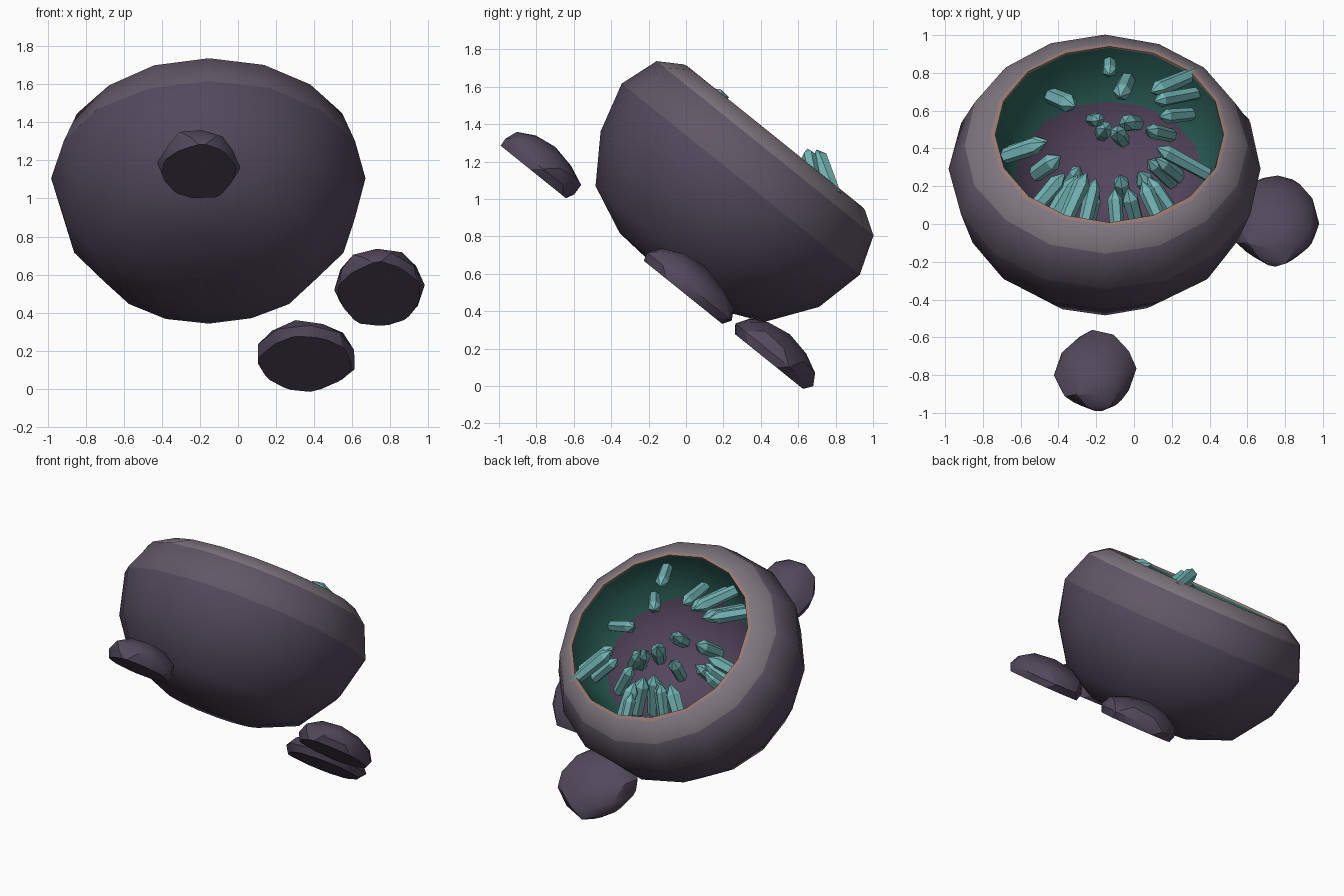
import bpy, bmesh, random
from math import sin, cos, radians, pi
from mathutils import Matrix, Vector

if "Cube" in bpy.data.objects:
    bpy.data.objects.remove(bpy.data.objects["Cube"])

random.seed(4)
# Everything is modelled around the opening centre, then tipped backwards
FRAME = Matrix.Translation((-0.13, 0.48, 1.34)) @ Matrix.Rotation(radians(-38.8), 4, 'X')
FLOOR = -0.965
IN_R, IN_D = 0.605, 0.59         # cavity radius and depth


def material(name, rgb):
    m = bpy.data.materials.new(name)
    m.diffuse_color = (*rgb, 1)
    m.use_nodes = True
    m.node_tree.nodes["Principled BSDF"].inputs["Base Color"].default_value = m.diffuse_color
    return m


STONE = material("stone", (0.085, 0.065, 0.105))
MID = material("stone_fade", (0.12, 0.095, 0.135))
LIP = material("pale_lip", (0.21, 0.18, 0.21))
EDGE = material("warm_edge", (0.30, 0.19, 0.17))
TEAL = material("teal_lining", (0.025, 0.12, 0.10))
DEEP = material("purple_lining", (0.09, 0.06, 0.11))
CRYSTAL = material("crystal", (0.17, 0.46, 0.46))


def wall(p):
    """Cavity radius and height at an angle up from the bottom."""
    return IN_R * sin(p), -IN_D * cos(p)


def finish(bm, name, mats, smooth=None):
    bmesh.ops.recalc_face_normals(bm, faces=bm.faces)
    me = bpy.data.meshes.new(name)
    bm.to_mesh(me)
    bm.free()
    for m in mats:
        me.materials.append(m)
    ob = bpy.data.objects.new(name, me)
    bpy.context.collection.objects.link(ob)
    ob.matrix_world = FRAME
    if smooth:
        bpy.ops.object.select_all(action='DESELECT')
        ob.select_set(True)
        bpy.context.view_layer.objects.active = ob
        bpy.ops.object.shade_smooth_by_angle(angle=radians(smooth))
    return ob


# Geode shell: one profile from outer bottom, over the lip, to the cavity bottom
outer = [(0, -0.955), (0.33, -0.93), (0.59, -0.815), (0.76, -0.57), (0.83, -0.3),
         (0.75, -0.09), (0.63, -0.012), (0.607, -0.008)]
inner = [wall(radians(p)) for p in (88, 72, 55, 37, 18, 0)]
profile = outer + inner
band_mat = [0, 0, 0, 0, 1, 2, 3, 3, 4, 4, 5, 5, 5]
SEG = 16
bm = bmesh.new()
rings = []
for i, (r, z) in enumerate(profile):
    if r < 1e-6:
        rings.append([bm.verts.new((0, 0, z))] * SEG)
        continue
    body = 1 < i < 6
    j = 0.008 if body else 0.003
    ring = []
    for k in range(SEG):
        a = 2 * pi * k / SEG
        rr = r + random.uniform(-j, j)
        sy = 0.985
        ring.append(bm.verts.new((rr * cos(a) - 0.023 * body, rr * sin(a) * sy, z)))
    rings.append(ring)
for i in range(len(rings) - 1):
    for k in range(SEG):
        n = (k + 1) % SEG
        quad = [rings[i][k], rings[i][n], rings[i + 1][n], rings[i + 1][k]]
        f = bm.faces.new(list(dict.fromkeys(quad)))
        f.material_index = band_mat[i]
finish(bm, "geode_shell", [STONE, MID, LIP, EDGE, TEAL, DEEP], 50)

# Crystals: (azimuth, angle up the cavity wall, length)
layout = [
    # cavity floor
    (0, 8, .24), (178, 25, .27), (-55, 26, .26), (-12, 26, .28), (8, 34, .27), (240, 24, .26),
    # lower wall facing up
    (103, 46, .30), (96, 38, .30), (78, 35, .32), (70, 45, .30), (42, 48, .28),
    (125, 66, .28), (90, 78, .20), (80, 68, .28),
    # sides
    (172, 64, .26), (178, 68, .26), (170, 42, .24), (-8, 63, .35), (10, 39, .24),
    (36, 66, .27), (37, 80, .34), (45, 86, .32),
    # upper wall
    (-116, 74, .34), (-127, 66, .32), (-106, 66, .34), (-136, 73, .28),
    (-62, 78, .26), (-85, 62, .30), (-45, 60, .30),
]
for i, (az, pol, length) in enumerate(layout):
    a = radians(az)
    r, z = wall(radians(pol))
    base = Vector((r * cos(a), r * sin(a), z))
    way = (Vector((0, 0, 0.2 if pol > 75 else 0.1)) - base).normalized()
    rad = random.uniform(0.037, 0.05)
    tip = rad * 1.5
    body = length - tip + 0.03
    bm = bmesh.new()
    bmesh.ops.create_cone(bm, cap_ends=True, segments=6, radius1=rad * 0.85, radius2=rad,
                          depth=body, matrix=Matrix.Translation((0, 0, body / 2 - 0.03)))
    top = max(bm.faces, key=lambda f: f.calc_center_median().z)
    apex = bmesh.ops.poke(bm, faces=[top])["verts"][0]
    apex.co.z += tip
    turn = Matrix.Rotation(random.uniform(0, pi), 4, 'Z')
    bm.transform(Matrix.Translation(base) @ way.to_track_quat('Z', 'Y').to_matrix().to_4x4() @ turn)
    finish(bm, f"crystal_{i + 1}", [CRYSTAL])

# Broken rock chips with flat undersides: (x, y, half width, half length)
chips = [(-.075, -.88, .215, .26), (.875, .145, .245, .295), (.485, .725, .275, .265)]
for i, (x, y, hx, hy) in enumerate(chips):
    bm = bmesh.new()
    bmesh.ops.create_icosphere(bm, subdivisions=2, radius=1)
    bm.transform(Matrix.Rotation(i * 1.1 + 0.4, 4, 'Z'))
    for v in bm.verts:
        k = random.uniform(0.92, 1.03)
        v.co = (x + v.co.x * hx * k, y + v.co.y * hy * k, -0.92 + v.co.z * 0.135 * k)
    bmesh.ops.bisect_plane(bm, geom=bm.verts[:] + bm.edges[:] + bm.faces[:],
                           plane_co=(0, 0, FLOOR), plane_no=(0, 0, -1), clear_outer=True)
    bmesh.ops.holes_fill(bm, edges=[e for e in bm.edges if e.is_boundary])
    finish(bm, f"rock_chip_{i + 1}", [STONE], 30)
